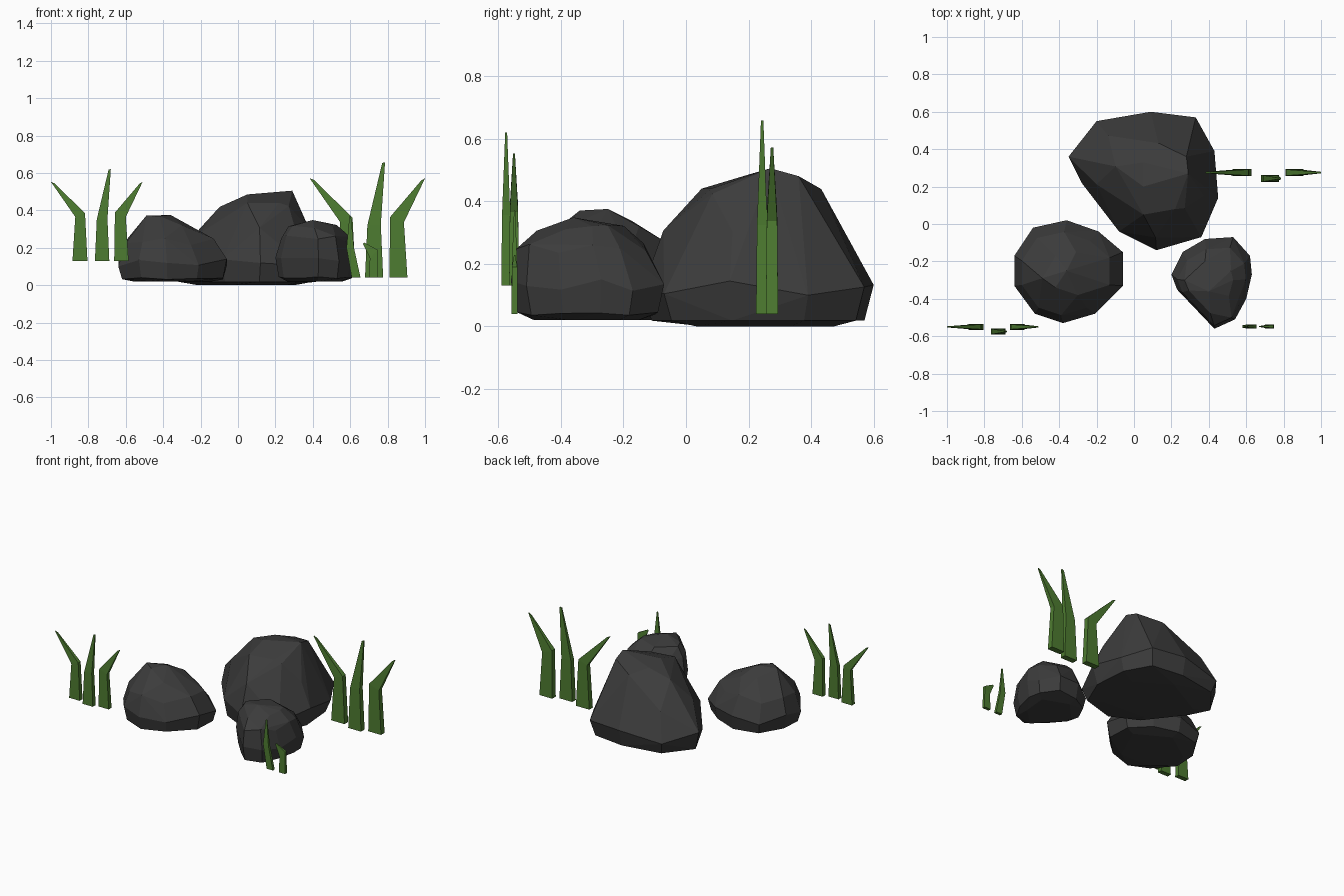
import bpy, bmesh, math

if "Cube" in bpy.data.objects:
    bpy.data.objects.remove(bpy.data.objects["Cube"])


def material(name, color):
    m = bpy.data.materials.new(name)
    m.diffuse_color = (*color, 1)
    m.use_nodes = True
    m.node_tree.nodes["Principled BSDF"].inputs["Base Color"].default_value = m.diffuse_color
    return m


STONE = material("dark_stone", (0.045, 0.045, 0.045))
GREEN = material("grass_green", (0.075, 0.2, 0.03))


def finish(bm, name, mat):
    bmesh.ops.recalc_face_normals(bm, faces=bm.faces[:])
    me = bpy.data.meshes.new(name)
    bm.to_mesh(me)
    bm.free()
    me.materials.append(mat)
    ob = bpy.data.objects.new(name, me)
    bpy.context.collection.objects.link(ob)
    return ob


def rock(name, outline, layers, tops):
    """Convex hull of a plan outline scaled per layer (z, scale, dx, dy, wobble)."""
    xs, ys = zip(*outline)
    cx, cy = (min(xs) + max(xs)) / 2, (min(ys) + max(ys)) / 2
    bm = bmesh.new()
    for k, (z, s, dx, dy, wob) in enumerate(layers):
        step = 2 if s < 0.8 else 1
        for i in range(k % step, len(outline), step):
            x, y = outline[i]
            bm.verts.new((cx + dx + (x - cx) * s, cy + dy + (y - cy) * s,
                          z + wob * math.sin(i * 2.4 + k)))
    for p in tops:
        bm.verts.new(p)
    res = bmesh.ops.convex_hull(bm, input=bm.verts[:])
    bmesh.ops.delete(bm, geom=[v for v in bm.verts if not v.link_faces], context='VERTS')
    bmesh.ops.dissolve_limit(bm, angle_limit=math.radians(6),
                             verts=bm.verts[:], edges=bm.edges[:])
    finish(bm, name, STONE)


# Three boulders
rock("large_rock",
     [(-.35, .36), (-.20, .55), (.09, .60), (.33, .57), (.43, .39), (.45, .14),
      (.36, -.07), (.12, -.14), (-.08, -.04), (-.28, .22)],
     [(0, .66, 0, 0, 0), (.018, .92, 0, 0, 0), (.12, 1, 0, 0, .025),
      (.29, .79, .01, -.01, .02), (.43, .52, .06, .01, .015)],
     [(.05, .20, .485), (.05, .33, .47), (.29, .27, .505), (.28, .36, .48),
      (.22, .08, .44), (.05, .05, .44), (.12, .43, .43)])
rock("left_rock",
     [(-.64, -.17), (-.54, -.02), (-.36, .02), (-.19, -.04), (-.06, -.15),
      (-.06, -.33), (-.21, -.48), (-.38, -.53), (-.53, -.48), (-.64, -.33)],
     [(.02, .72, 0, 0, 0), (.035, .93, 0, 0, .005), (.12, 1, 0, 0, .02),
      (.235, .81, -.015, -.01, .02)],
     [(-.49, -.29, .372), (-.36, -.25, .375), (-.42, -.34, .37),
      (-.42, -.17, .335), (-.31, -.15, .32), (-.30, -.38, .32), (-.21, -.22, .28)])
rock("right_rock",
     [(.20, -.27), (.26, -.15), (.38, -.08), (.53, -.07), (.62, -.17), (.63, -.27),
      (.60, -.40), (.54, -.51), (.43, -.56), (.33, -.46), (.23, -.35)],
     [(.02, .70, 0, 0, 0), (.04, .92, 0, 0, .005), (.13, 1, 0, 0, .02),
      (.25, .85, 0, -.02, .015), (.315, .58, -.015, -.02, .01)],
     [(.40, -.36, .348), (.53, -.30, .32), (.27, -.30, .315)])


def blade(name, levels, y, half):
    """Bent blade: front-view left/right points at base, bend and tip."""
    bm = bmesh.new()
    rings = []
    for (xl, zl, xr, zr), t in zip(levels, (1, .85, .2)):
        h = half * t
        rings.append([bm.verts.new(p) for p in
                      ((xl, y - h, zl), (xr, y - h, zr), (xr, y + h, zr), (xl, y + h, zl))])
    for a, b in zip(rings, rings[1:]):
        for i in range(4):
            j = (i + 1) % 4
            bm.faces.new((a[i], a[j], b[j], b[i]))
    bm.faces.new(rings[0])
    bm.faces.new(rings[-1])
    finish(bm, name, GREEN)


# Tuft shape relative to its left tip x and ground height; last value is depth offset
TUFT = [
    ([(.115, 0, .195, 0), (.13, .235, .182, .255), (0, .422, .018, .415)], 0),
    ([(.235, 0, .312, 0), (.245, .222, .302, .225), (.308, .487, .32, .49)], -.025),
    ([(.338, 0, .415, 0), (.342, .258, .40, .235), (.474, .413, .49, .422)], 0),
]


def tuft(name, x0, y0, z0, s):
    for n, (levels, dy) in enumerate(TUFT):
        pts = [(x0 + a * s, z0 + b * s, x0 + c * s, z0 + d * s) for a, b, c, d in levels]
        blade(f"{name}_blade_{n + 1}", pts, y0 + dy * s, .0155 * s)


# Two full tufts and a small two-blade tuft
tuft("left_grass", -1.0, -.55, .13, 1)
tuft("right_grass", .383, .275, .04, 1.26)
blade("small_grass_blade_1",
      [(.608, .04, .655, .04), (.58, .20, .62, .20), (.596, .37, .604, .37)], -.548, .01)
blade("small_grass_blade_2",
      [(.70, .04, .748, .04), (.705, .145, .745, .19), (.668, .222, .675, .228)], -.548, .01)
